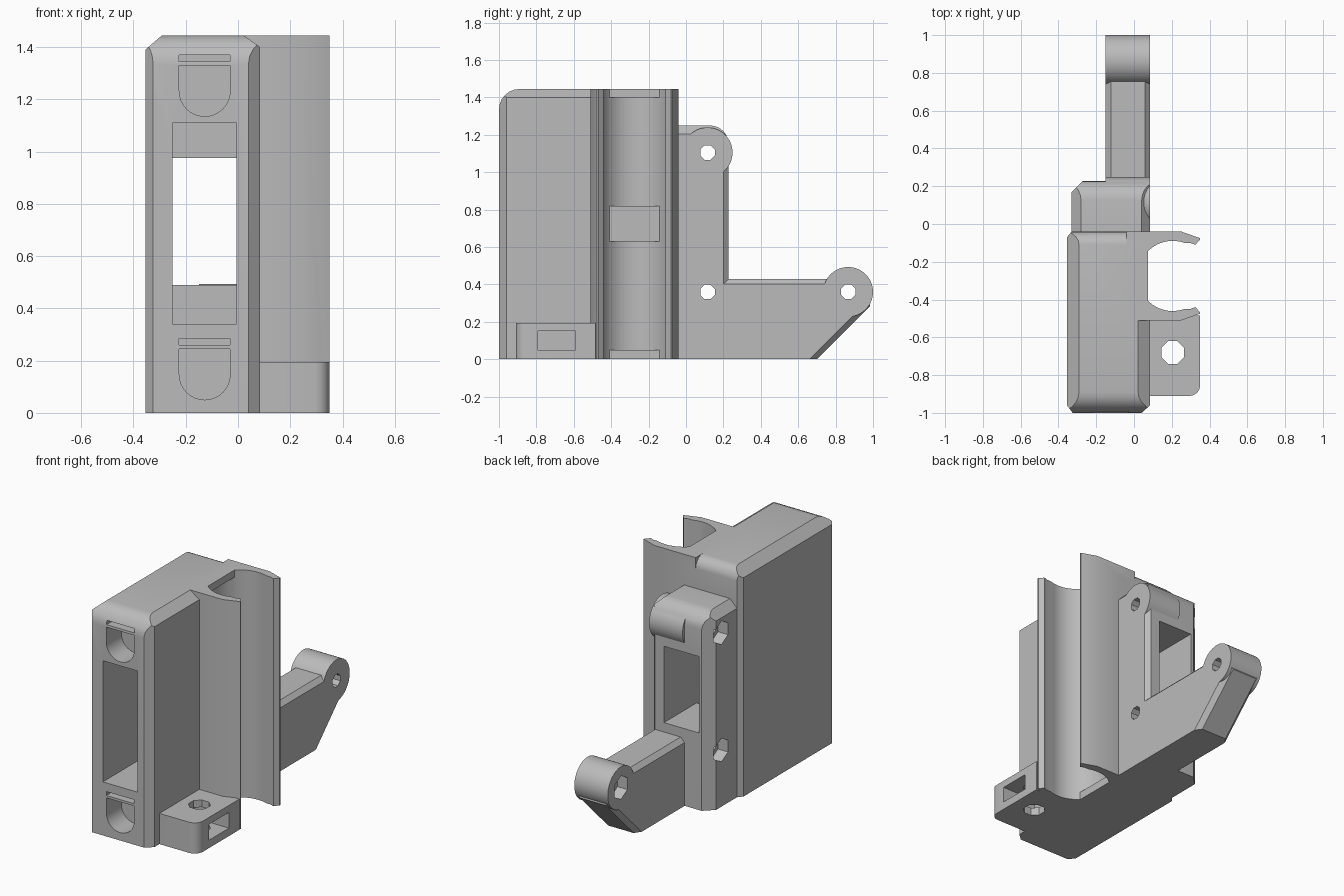
import bpy, bmesh
from math import sin, cos, radians, tau

if "Cube" in bpy.data.objects:
    bpy.data.objects.remove(bpy.data.objects["Cube"], do_unlink=True)

grey = bpy.data.materials.new("plain grey")
grey.use_nodes = True
colour = (0.5, 0.5, 0.5, 1)
grey.diffuse_color = colour
grey.node_tree.nodes["Principled BSDF"].inputs["Base Color"].default_value = colour

PLACE = {"x": lambda a, b, h: (h, a, b),
         "y": lambda a, b, h: (a, h, b),
         "z": lambda a, b, h: (a, b, h)}


def prism(name, pts, axis, lo, hi, bevel=0, bevel_if=None):
    """Extrude a flat outline along an axis, bevelling chosen edges."""
    bm = bmesh.new()
    place = PLACE[axis]
    ends = [[bm.verts.new(place(a, b, h)) for a, b in pts] for h in (lo, hi)]
    for ring in ends:
        bm.faces.new(ring)
    n = len(pts)
    for i in range(n):
        j = (i + 1) % n
        bm.faces.new((ends[0][i], ends[0][j], ends[1][j], ends[1][i]))
    bmesh.ops.recalc_face_normals(bm, faces=bm.faces)
    if bevel:
        edges = [e for e in bm.edges if bevel_if(e.verts[0].co, e.verts[1].co)]
        bmesh.ops.bevel(bm, geom=edges, offset=bevel, segments=1, affect="EDGES")
    mesh = bpy.data.meshes.new(name)
    bm.to_mesh(mesh)
    bm.free()
    obj = bpy.data.objects.new(name, mesh)
    bpy.context.collection.objects.link(obj)
    mesh.materials.append(grey)
    return obj


def arc(cx, cy, r, start, end, steps):
    angles = [radians(start + (end - start) * i / steps) for i in range(steps + 1)]
    return [(cx + r * cos(t), cy + r * sin(t)) for t in angles]


def circle(cx, cy, r, sides):
    turn = tau / sides
    return [(cx + r * cos(turn * (i + .5)), cy + r * sin(turn * (i + .5))) for i in range(sides)]


def box(a0, a1, b0, b1):
    return [(a0, b0), (a1, b0), (a1, b1), (a0, b1)]


def combine(obj, other, operation):
    """Apply a boolean and remove the second solid."""
    mod = obj.modifiers.new("solid", "BOOLEAN")
    mod.operation, mod.object, mod.solver = operation, other, "EXACT"
    bpy.context.view_layer.update()
    graph = bpy.context.evaluated_depsgraph_get()
    mesh = bpy.data.meshes.new_from_object(obj.evaluated_get(graph))
    obj.modifiers.clear()
    obj.data = mesh
    bpy.data.objects.remove(other, do_unlink=True)


def cut(obj, pts, axis, lo, hi):
    combine(obj, prism("cutter", pts, axis, lo, hi), "DIFFERENCE")


TOP, RIGHT, BACK = 1.445, 0.085, -0.04

# Main housing: side, plan and front outlines intersected
body = prism("bracket_body",
             [(-1, 0), (BACK, 0)] + arc(-.11, TOP - .07, .07, 0, 90, 5)
             + arc(-.89, TOP - .11, .11, 90, 180, 6), "x", -.355, RIGHT)
plan = [(-.355, -.96), (-.325, -1), (.04, -1), (RIGHT, -.96),
        (RIGHT, BACK), (-.33, BACK), (-.355, -.07)]
combine(body, prism("plan", plan, "z", -.1, 2), "INTERSECT")
front = [(-.355, -.1), (RIGHT, -.1), (RIGHT, 1.4), (.02, TOP + .001),
         (-.29, TOP + .001), (-.355, 1.39)]
combine(body, prism("front", front, "y", -1.1, .1), "INTERSECT")

# Clip jaws, open to one side
MID = -.275
half = [(.25, .235), (.35, .2)]
jaw = [(-.04, MID - .235)] + [(x, MID - y) for x, y in half] \
    + [(x, MID + y) for x, y in reversed(half)] + [(-.04, MID + .235)]
combine(body, prism("clip", jaw, "z", 0, TOP), "UNION")
lip = [(.36, .205), (.325, .165), (.3, .174)]
bore = [(x, MID + y) for x, y in lip] + arc(.205, MID, .186, 70, 290, 24) \
    + [(x, MID - y) for x, y in reversed(lip)]
cut(body, bore, "z", -.1, 2)

# Flat pads inside the clip
for lo, hi in ((0, .05), (.63, .82), (1.4, TOP)):
    combine(body, prism("pad", box(.01, .075, -.412, -.138), "z", lo, hi), "UNION")

# Screw tab with nut slot
tab = [(.05, -.485), (.05, -.91)] + arc(.295, -.855, .055, -90, 0, 4) + [(.35, -.485)]
combine(body, prism("tab", tab, "z", 0, .195), "UNION")
cut(body, circle(.205, -.68, .065, 8), "z", -.1, .3)
cut(body, box(-.79, -.59, .05, .15), "x", .11, .4)

# Rear block with softened corners
rear = prism("rear", [(-.08, 0), (.228, 0)] + arc(.128, 1.15, .1, 0, 90, 6)
             + [(-.08, 1.25)], "x", -.33, RIGHT)
rear_plan = [(-.33, -.1), (RIGHT, -.1), (RIGHT, .2), (.06, .228), (-.27, .228), (-.33, .17)]
combine(rear, prism("rear_plan", rear_plan, "z", -.1, 2), "INTERSECT")
rear_front = [(-.33, -.1), (RIGHT, -.1), (RIGHT, 1.205), (.04, 1.251),
              (-.28, 1.251), (-.33, 1.2)]
combine(rear, prism("rear_front", rear_front, "y", -.2, .5), "INTERSECT")
combine(body, rear, "UNION")


# Rear arm, chamfered along its top and sloping underside
def arm_edge(a, b):
    top = min(a.z, b.z) > .42
    slope = abs(a.z - b.z) > .2 and min(a.y, b.y) > .5 and min(a.z, b.z) < .1
    return abs(a.x - b.x) < .001 and (top or slope)


arm_side = [(.1, 0), (.7, 0), (.985, .285), (.96, .36), (.865, .4), (.77, .43), (.1, .43)]
combine(body, prism("arm", arm_side, "x", -.15, RIGHT, .028, arm_edge), "UNION")

# Hinge knuckles with pin holes and hexagonal nut recesses
for y, z, r in ((.867, .36, .133), (.115, 1.105, .134)):
    combine(body, prism("knuckle", circle(y, z, r, 48), "x", -.15, RIGHT), "UNION")
for y, z, face in ((.867, .36, -.15), (.115, 1.105, -.33), (.115, .36, -.33)):
    cut(body, circle(y, z, .042, 8), "x", -.5, .2)
    cut(body, circle(y, z, .075, 6), "x", face - .1, face + .07)

# Central window, wider at the front
cut(body, box(-.25, -.005, .34, 1.11), "y", -1.1, -.1)
cut(body, box(-.25, -.005, .49, .975), "y", -.2, .5)

# Round-bottomed pockets and thin slots on the front
for z in (.05, 1.135):
    pocket = arc(-.1275, z + .0975, .0975, 180, 360, 16) + [(-.03, z + .195), (-.225, z + .195)]
    cut(body, pocket, "y", -1.1, -.85)
    cut(body, box(-.225, -.03, z + .21, z + .235), "y", -1.1, -.85)

bpy.ops.object.select_all(action="DESELECT")
body.select_set(True)
bpy.context.view_layer.objects.active = body
bpy.ops.object.shade_smooth_by_angle(angle=radians(28))
